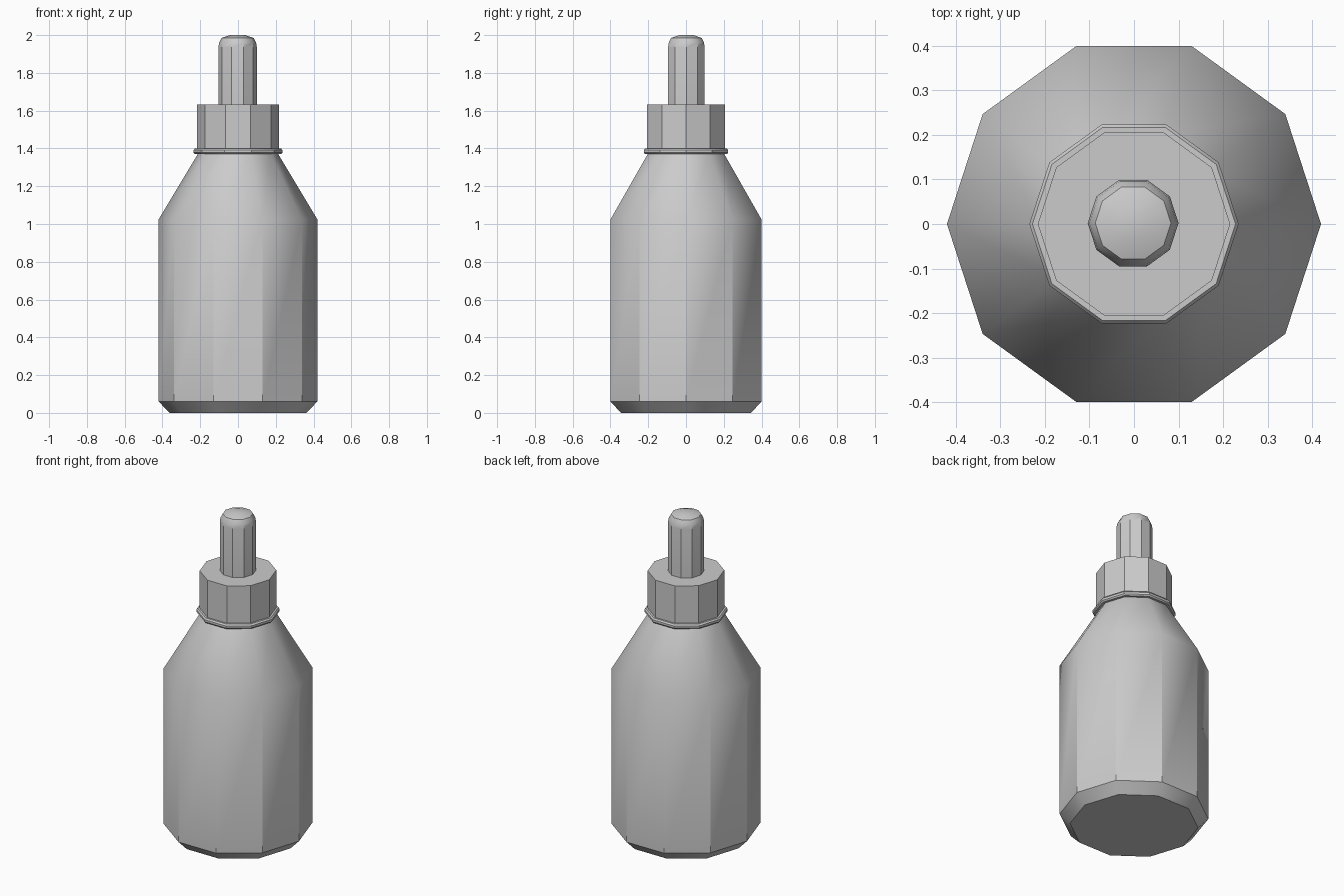
import bpy
import bmesh
from math import cos, sin, pi, radians

if "Cube" in bpy.data.objects:
    bpy.data.objects.remove(bpy.data.objects["Cube"])

SIDES = 10


def lathe(name, profile, offset=(0, 0)):
    """Revolve a (radius, z) profile into a closed ten-sided solid."""
    bm = bmesh.new()
    rings = [[bm.verts.new((r * cos(2 * pi * i / SIDES) + offset[0],
                            r * sin(2 * pi * i / SIDES) + offset[1], z))
              for i in range(SIDES)] for r, z in profile]
    for low, high in zip(rings, rings[1:]):
        for i in range(SIDES):
            j = (i + 1) % SIDES
            bm.faces.new((low[i], low[j], high[j], high[i]))
    bm.faces.new(rings[0][::-1])
    bm.faces.new(rings[-1])
    bmesh.ops.recalc_face_normals(bm, faces=bm.faces)
    mesh = bpy.data.meshes.new(name)
    bm.to_mesh(mesh)
    bm.free()
    obj = bpy.data.objects.new(name, mesh)
    bpy.context.collection.objects.link(obj)
    bpy.ops.object.select_all(action='DESELECT')
    obj.select_set(True)
    bpy.context.view_layer.objects.active = obj
    bpy.ops.object.shade_smooth_by_angle(angle=radians(34))
    return obj


# Bottle with chamfered base and sloping shoulder
lathe("bottle_body", [(0.362, 0), (0.42, 0.06), (0.42, 1.025), (0.21, 1.375)])

# Thin rounded ring under the cap
lathe("neck_ring", [(0.20, 1.37), (0.228, 1.37), (0.235, 1.378),
                    (0.235, 1.391), (0.228, 1.40), (0.20, 1.40)])

# Cap collar
lathe("cap", [(0.216, 1.395), (0.216, 1.632)])

# Dropper tip with rounded end
lathe("dropper_tip", [(0.102, 1.62), (0.102, 1.935), (0.098, 1.96),
                      (0.085, 1.985), (0.04, 2.0)], offset=(-0.002, 0.002))
